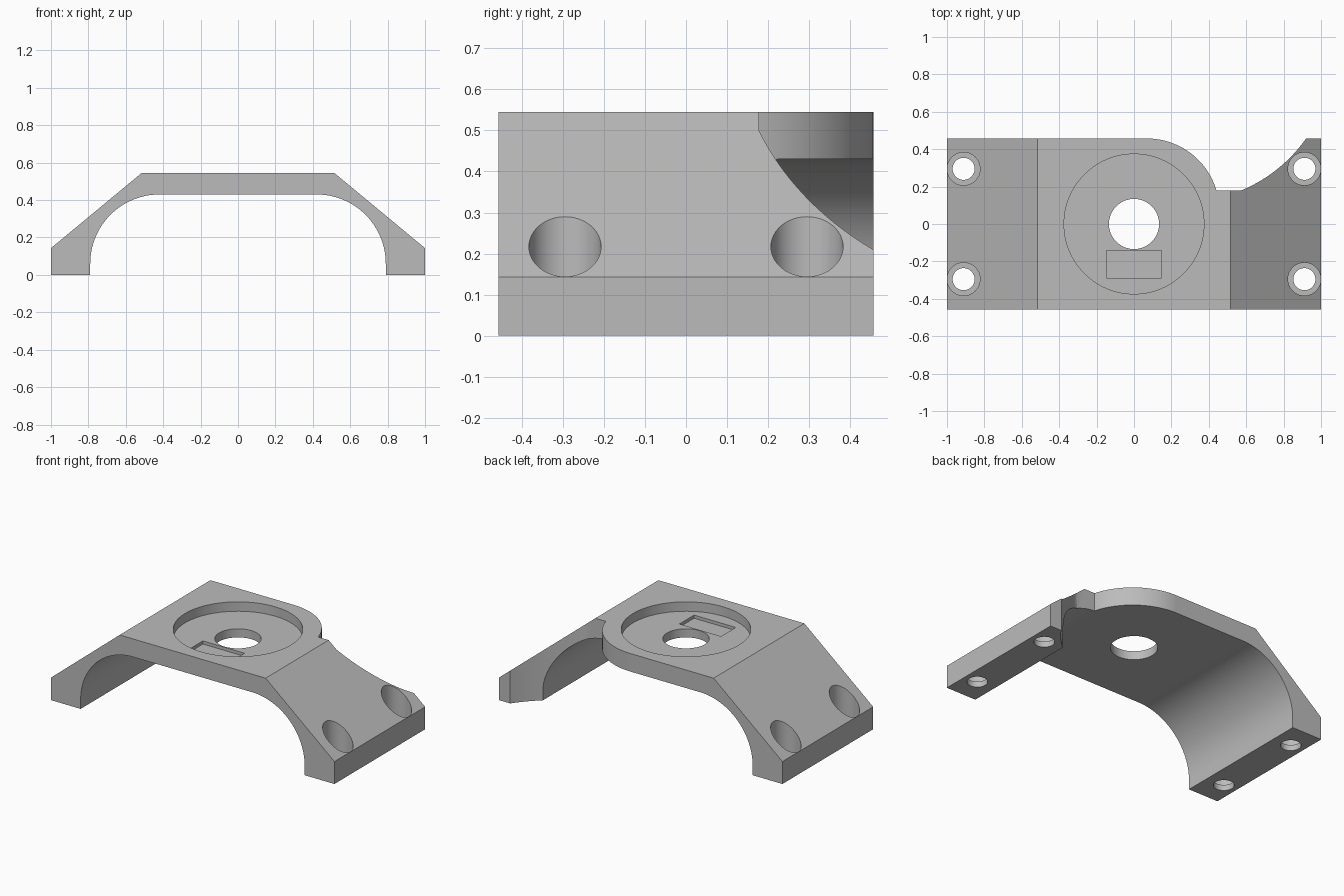
import bpy, bmesh
from math import sin, cos, pi, radians, atan2, hypot
from mathutils import Vector

cube = bpy.data.objects.get("Cube")
if cube:
    bpy.data.objects.remove(cube, do_unlink=True)

grey = bpy.data.materials.new("plain grey")
grey.use_nodes = True
colour = (0.5, 0.5, 0.5, 1)
grey.diffuse_color = colour
grey.node_tree.nodes["Principled BSDF"].inputs["Base Color"].default_value = colour


def prism(name, points, direction):
    """Extrude a closed outline along a direction."""
    bm = bmesh.new()
    face = bm.faces.new([bm.verts.new(p) for p in points])
    extruded = bmesh.ops.extrude_face_region(bm, geom=[face])
    verts = [g for g in extruded["geom"] if isinstance(g, bmesh.types.BMVert)]
    bmesh.ops.translate(bm, verts=verts, vec=Vector(direction))
    bmesh.ops.recalc_face_normals(bm, faces=bm.faces)
    mesh = bpy.data.meshes.new(name)
    bm.to_mesh(mesh)
    bm.free()
    mesh.materials.append(grey)
    ob = bpy.data.objects.new(name, mesh)
    bpy.context.collection.objects.link(ob)
    return ob


def arc(cx, cy, r, start, end, steps):
    angles = [start + (end - start) * i / steps for i in range(steps + 1)]
    return [(cx + r * cos(a), cy + r * sin(a)) for a in angles]


def cut(target, cutter):
    cutter.hide_render = True
    mod = target.modifiers.new("cut", "BOOLEAN")
    mod.operation = "DIFFERENCE"
    mod.solver = "EXACT"
    mod.object = cutter
    bpy.ops.object.modifier_apply(modifier=mod.name)
    bpy.data.objects.remove(cutter, do_unlink=True)


def cut_outline(outline, bottom, top=0.8):
    points = [(x, y, bottom) for x, y in outline]
    cut(bracket, prism("cutter", points, (0, 0, top - bottom)))


def cut_round(x, y, r, bottom, steps=64):
    cut_outline(arc(x, y, r, 0, 2 * pi, steps)[:-1], bottom)


# Arched bracket: half of the end profile, mirrored
half_depth = 0.457
outer = [(0.515, 0.545), (1, 0.143), (1, 0), (0.79, 0)]
half = outer + arc(0.42, 0.06, 0.37, 0, pi / 2, 28)
profile = half + [(-x, z) for x, z in reversed(half)]
bracket = prism("arched_bracket", [(x, -half_depth, z) for x, z in profile],
                (0, 2 * half_depth, 0))
bpy.context.view_layer.objects.active = bracket
bracket.select_set(True)

# Back corner notch: rounded shoulder, short flat, then a sweeping curve
cx, cy, r = 0.267, 0.917, 0.80
first = atan2(0.178 - cy, 0.57 - cx)
last = atan2(half_depth - cy, 0.92 - cx)
notch = [(0.083, 0.6)]
notch += arc(0.07, 0.071, 0.386, radians(88), radians(16.1), 28)
notch += arc(cx, cy, hypot(0.57 - cx, 0.178 - cy), first, last + 0.08, 16)
notch += [(1.0, 0.6)]
cut_outline(notch, -0.1)

# Round seat, centre hole and shallow rectangular pocket
cut_round(0, 0, 0.374, 0.485, 96)
cut_round(0, 0, 0.134, 0.3)
cut_outline([(-0.148, -0.29), (0.146, -0.29), (0.146, -0.142), (-0.148, -0.142)], 0.465)

# Counterbored screw holes in the feet
for x in (-0.911, 0.911):
    for y in (-0.295, 0.295):
        cut_round(x, y, 0.088, 0.036, 48)
        cut_round(x, y, 0.059, -0.1, 48)

# Smooth curves with crisp edges
bpy.ops.object.shade_smooth_by_angle(angle=radians(25))
weighted = bracket.modifiers.new("even shading", "WEIGHTED_NORMAL")
weighted.keep_sharp = True
